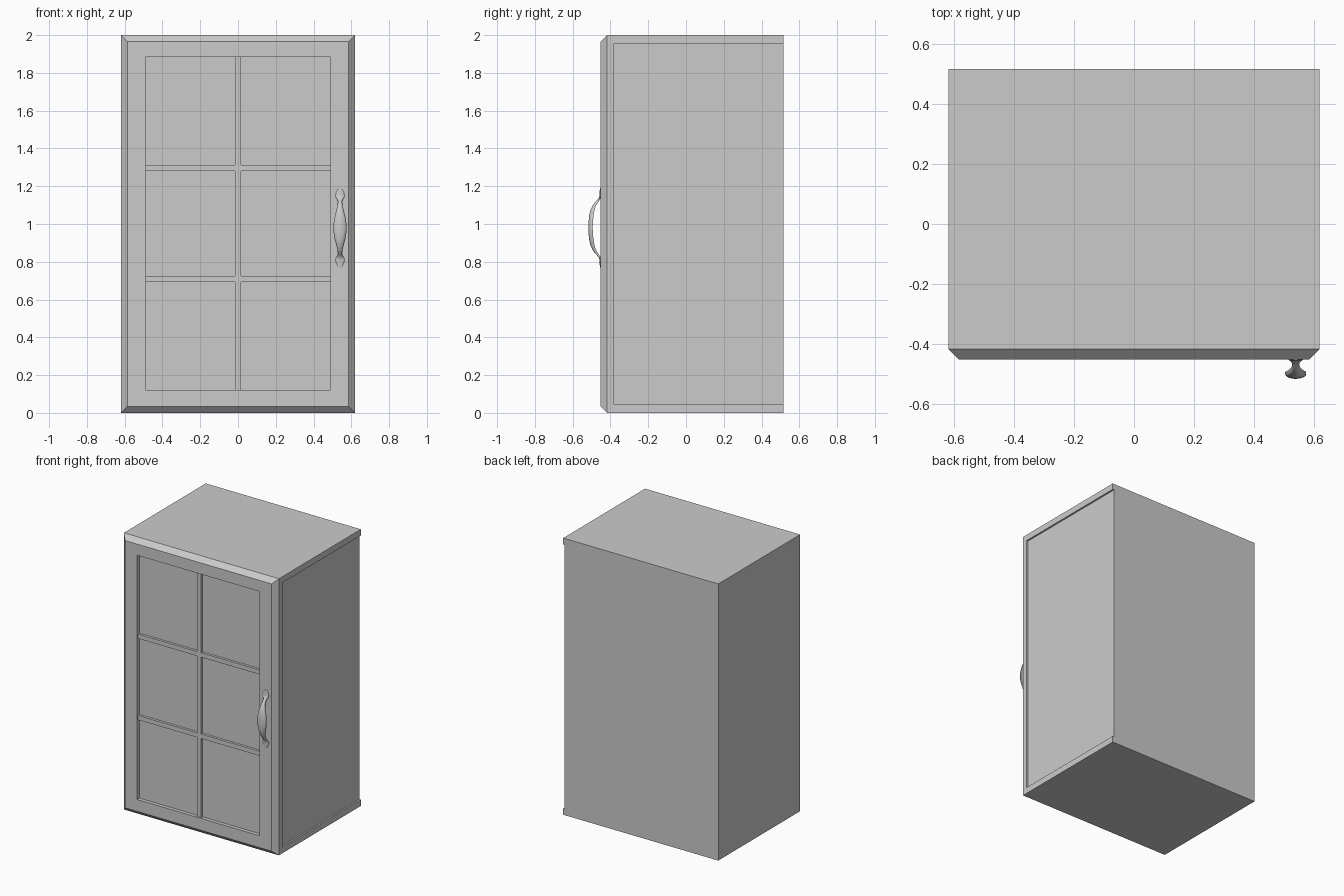
import bpy, bmesh, math

if "Cube" in bpy.data.objects:
    bpy.data.objects.remove(bpy.data.objects["Cube"])

W, H = 0.62, 2.0            # half width, height
BACK, SEAM, FRONT = 0.517, -0.418, -0.452
T = 0.045                   # board thickness


def make_object(name, bm):
    bmesh.ops.recalc_face_normals(bm, faces=bm.faces)
    mesh = bpy.data.meshes.new(name)
    bm.to_mesh(mesh)
    bm.free()
    obj = bpy.data.objects.new(name, mesh)
    bpy.context.collection.objects.link(obj)
    return obj


def box(name, x, y, z):
    bm = bmesh.new()
    bmesh.ops.create_cube(bm, size=1)
    for v in bm.verts:
        v.co = [(r[0] + r[1]) / 2 + c * (r[1] - r[0]) for c, r in zip(v.co, (x, y, z))]
    return make_object(name, bm)


def loft(name, rings, closed):
    bm = bmesh.new()
    loops = [[bm.verts.new(p) for p in ring] for ring in rings]
    n = len(loops[0])
    pairs = list(zip(loops, loops[1:] + loops[:1])) if closed else list(zip(loops, loops[1:]))
    for a, b in pairs:
        for i in range(n):
            bm.faces.new((a[i], a[(i + 1) % n], b[(i + 1) % n], b[i]))
    if not closed:
        bm.faces.new(loops[0])
        bm.faces.new(loops[-1])
    return make_object(name, bm)


def rect(hw, z0, z1, y):
    return [(-hw, y, z0), (hw, y, z0), (hw, y, z1), (-hw, y, z1)]


# Carcass boards; the right side panel sits slightly inside the top and bottom
RAIL = -0.38
box("bottom_panel", (-W, W), (SEAM, BACK), (0, T))
box("top_panel", (-W, W), (SEAM, BACK), (H - T, H))
box("left_side_panel", (-W, -W + T), (SEAM, BACK), (T, H - T))
box("right_side_panel", (W - T - 0.012, W - 0.012), (RAIL, BACK), (T, H - T))
box("right_front_stile", (W - T, W), (SEAM, RAIL), (T, H - T))
box("back_panel", (-W + T, W - T - 0.012), (BACK - 0.03, BACK), (T, H - T))

# Door frame with chamfered outer edge and rectangular opening
OW, OZ0, OZ1 = 0.49, 0.12, 1.885
loft("door_frame", [rect(W, 0, H, SEAM),
                    rect(W - 0.034, 0.034, H - 0.034, FRONT),
                    rect(OW, OZ0, OZ1, FRONT),
                    rect(OW, OZ0, OZ1, SEAM)], True)

# Recessed pane and glazing bars
box("door_pane", (-OW, OW), (SEAM - 0.008, SEAM + 0.006), (OZ0, OZ1))
BAR = 0.016
BAR_Y = (FRONT + 0.008, SEAM)
box("vertical_glazing_bar", (-BAR, BAR), BAR_Y, (OZ0, OZ1))
for i, zc in enumerate((0.709, 1.297)):
    for side, x in (("left", (-OW, -BAR)), ("right", (BAR, OW))):
        box(f"glazing_bar_{side}_{i + 1}", x, BAR_Y, (zc - BAR, zc + BAR))

# Bow handle: flat-backed domed section swept along a mirrored profile
# (height above middle, back offset, front offset from door face, half width)
half = [(0.0, 0.042, 0.065, 0.035), (0.03, 0.041, 0.064, 0.033),
        (0.06, 0.038, 0.061, 0.028), (0.09, 0.033, 0.055, 0.020),
        (0.115, 0.026, 0.044, 0.014), (0.135, 0.014, 0.030, 0.011),
        (0.148, 0.005, 0.018, 0.013), (0.158, -0.001, 0.009, 0.021),
        (0.17, -0.001, 0.006, 0.025), (0.19, -0.001, 0.005, 0.019),
        (0.21, -0.001, 0.004, 0.007)]
stations = [(-d, b, f, w) for d, b, f, w in reversed(half[1:])] + half
HX, HZ, SEG = 0.54, 0.98, 12
rings = []
for d, b, f, w in stations:
    edge = b + 0.3 * (f - b)
    ring = [(HX + w * math.cos(math.pi * i / SEG),
             FRONT - edge - (f - edge) * math.sin(math.pi * i / SEG), HZ + d)
            for i in range(SEG + 1)]
    ring += [(HX - w, FRONT - b, HZ + d), (HX + w, FRONT - b, HZ + d)]
    rings.append(ring)
handle = loft("door_handle", rings, False)
bpy.context.view_layer.objects.active = handle
handle.select_set(True)
bpy.ops.object.shade_smooth_by_angle(angle=math.radians(40))
